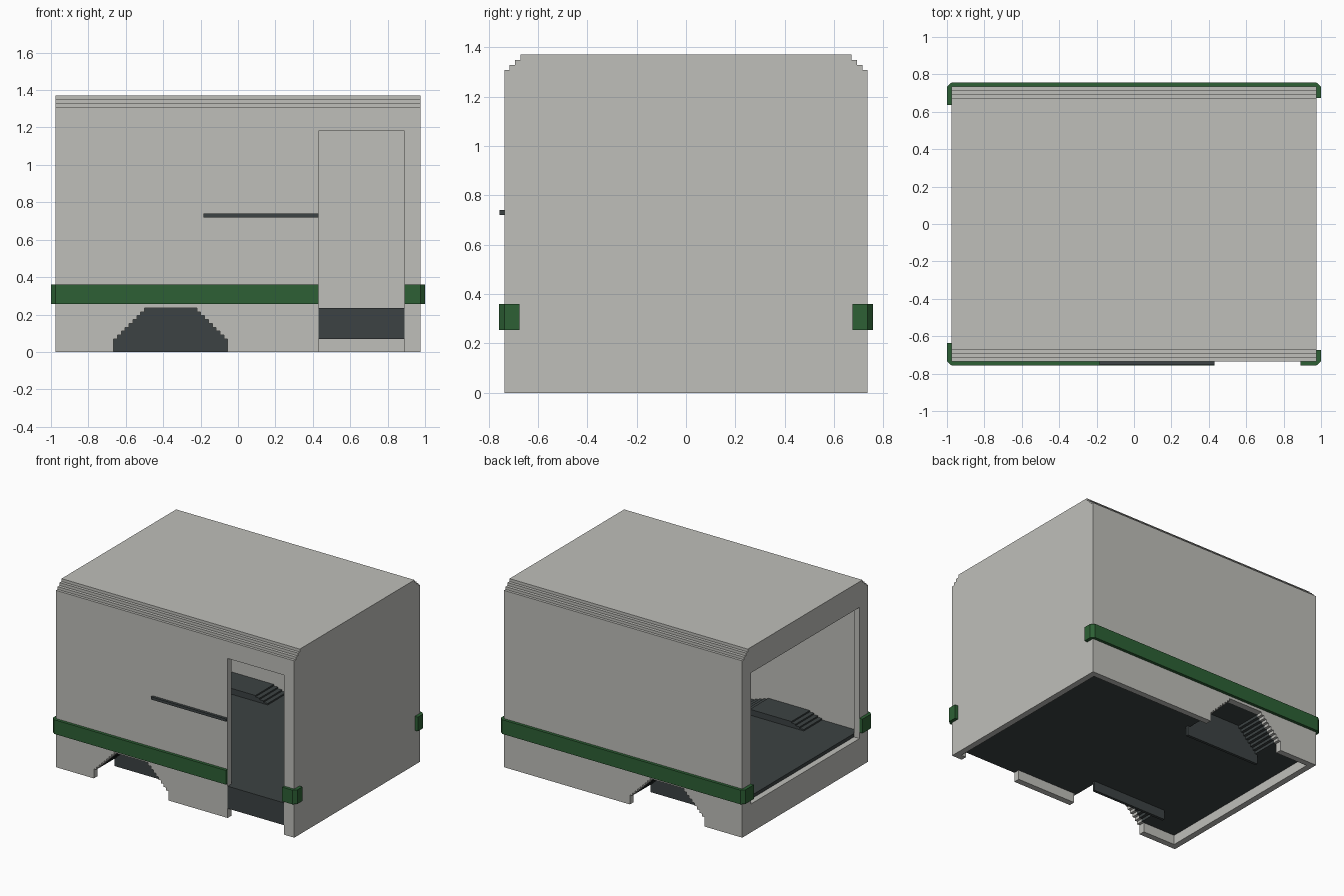
import bpy, bmesh

if "Cube" in bpy.data.objects:
    bpy.data.objects.remove(bpy.data.objects["Cube"])

def material(name, col):
    m = bpy.data.materials.new(name)
    m.diffuse_color = (*col, 1)
    m.use_nodes = True
    m.node_tree.nodes["Principled BSDF"].inputs["Base Color"].default_value = m.diffuse_color
    return m

GREY = material("light grey", (0.52, 0.52, 0.49))
GREEN = material("green", (0.026, 0.118, 0.035))
DARK = material("charcoal", (0.045, 0.055, 0.056))

def prism(name, pts, axis, a, b, mat=None):
    """Extrude a profile along x (pts are y,z) or along y (pts are x,z)."""
    bm = bmesh.new()
    def co(p, t):
        return (t, p[0], p[1]) if axis == 'x' else (p[0], t, p[1])
    lo = [bm.verts.new(co(p, a)) for p in pts]
    hi = [bm.verts.new(co(p, b)) for p in pts]
    bm.faces.new(lo)
    bm.faces.new(hi[::-1])
    n = len(pts)
    for i in range(n):
        j = (i + 1) % n
        bm.faces.new((lo[i], lo[j], hi[j], hi[i]))
    bmesh.ops.recalc_face_normals(bm, faces=bm.faces)
    me = bpy.data.meshes.new(name)
    bm.to_mesh(me)
    bm.free()
    ob = bpy.data.objects.new(name, me)
    bpy.context.collection.objects.link(ob)
    if mat:
        me.materials.append(mat)
    return ob

def box(name, x0, x1, y0, y1, z0, z1, mat=None):
    return prism(name, [(x0, z0), (x1, z0), (x1, z1), (x0, z1)], 'y', y0, y1, mat)

def stairs(x0, x1, z0, z1, inset, n):
    """Stepped trapezoid outline from the left foot over the top to the right foot."""
    left = [(0, z0)]
    for i in range(1, n + 1):
        z_prev = z0 + (z1 - z0) * (i - 1) / n
        x = inset * i / n
        left += [(x, z_prev), (x, z0 + (z1 - z0) * i / n)]
    return [(x0 + x, z) for x, z in left] + [(x1 - x, z) for x, z in reversed(left)]

X, Y, T = 0.975, 0.735, 0.045
FLOOR0, FLOOR1 = 0.07, 0.235
AX0, AX1 = -0.665, -0.055
WELL_Y = 0.475

# Body outer profile with stepped roof edges
half = [(Y, 0), (Y, 1.308), (0.715, 1.308), (0.715, 1.328), (0.692, 1.328),
        (0.692, 1.349), (0.67, 1.349), (0.67, 1.37)]
body = prism("body_shell", half + [(-y, z) for y, z in reversed(half)], 'x', -X, X, GREY)

# Cutters: interior, side door, rear opening, wheel arches
arch = stairs(AX0, AX1, FLOOR0, FLOOR1, 0.165, 8)
arch_cut = [(AX0, -0.1)] + arch + [(AX1, -0.1)]
cutters = [
    box("cut_inside", -X + T, X - T, -Y + T, Y - T, -0.1, 1.3),
    box("cut_door", 0.43, 0.89, -0.9, -0.6, -0.1, 1.18),
    box("cut_rear", -1.1, -0.9, -0.635, 0.635, 0.21, 1.18),
    prism("cut_arch_front", arch_cut, 'y', -0.9, -0.6),
    prism("cut_arch_back", arch_cut, 'y', 0.6, 0.9),
]
for c in cutters:
    c.hide_render = True
    mod = body.modifiers.new(c.name, 'BOOLEAN')
    mod.operation = 'DIFFERENCE'
    mod.solver = 'EXACT'
    mod.object = c
bpy.context.view_layer.update()
shell = bpy.data.meshes.new_from_object(
    body.evaluated_get(bpy.context.evaluated_depsgraph_get()))
body.modifiers.clear()
body.data = shell
shell.materials.clear()
shell.materials.append(GREY)
for p in shell.polygons:
    p.material_index = 0
for c in cutters:
    bpy.data.objects.remove(c)

# Floor slab: plan outline with a notch for each wheel well, plus door threshold
ix, iy = X - T, Y - T
plan = [(-ix, -iy), (AX0, -iy), (AX0, -WELL_Y), (AX1, -WELL_Y), (AX1, -iy),
        (0.43, -iy), (0.43, -Y), (0.89, -Y), (0.89, -iy), (ix, -iy),
        (ix, iy), (AX1, iy), (AX1, WELL_Y), (AX0, WELL_Y), (AX0, iy), (-ix, iy)]
bm = bmesh.new()
base = bm.faces.new([bm.verts.new((x, y, FLOOR0)) for x, y in plan])
ext = bmesh.ops.extrude_face_region(bm, geom=[base])
bmesh.ops.translate(bm, vec=(0, 0, FLOOR1 - FLOOR0),
                    verts=[v for v in ext["geom"] if isinstance(v, bmesh.types.BMVert)])
bmesh.ops.recalc_face_normals(bm, faces=bm.faces)
me = bpy.data.meshes.new("floor")
bm.to_mesh(me)
bm.free()
me.materials.append(DARK)
bpy.context.collection.objects.link(bpy.data.objects.new("floor", me))

# Wheel wells: stepped cover over the arch and an inner plate down to the ground
cover = stairs(AX0, AX1, FLOOR1, 0.278, 0.135, 4)
for s, side in ((-1, "front"), (1, "back")):
    prism(f"wheel_cover_{side}", cover + arch[::-1], 'y', s * WELL_Y, s * iy, DARK)
    box(f"wheel_well_plate_{side}", AX0, AX1, s * WELL_Y, s * (WELL_Y + 0.02), 0, FLOOR1, DARK)

# Green bumper strips
Z0, Z1, G = 0.255, 0.36, 0.022
box("strip_front_long", -X, 0.43, -Y - G, -Y, Z0, Z1, GREEN)
box("strip_front_short", 0.89, X, -Y - G, -Y, Z0, Z1, GREEN)
box("strip_back", -X, X, Y, Y + G, Z0, Z1, GREEN)
for s, side in ((-1, "front"), (1, "back")):
    box(f"strip_left_{side}", -1, -X, s * 0.635, s * Y, Z0, Z1, GREEN)
    box(f"strip_right_{side}", X, 1, s * 0.675, s * Y, Z0, Z1, GREEN)
# small corner fillers joining the strips
for sx in (-1, 1):
    for sy in (-1, 1):
        bm = bmesh.new()
        tri = [(sx * X, sy * Y), (sx, sy * Y), (sx * X, sy * (Y + G))]
        lo = [bm.verts.new((x, y, Z0)) for x, y in tri]
        hi = [bm.verts.new((x, y, Z1)) for x, y in tri]
        bm.faces.new(lo)
        bm.faces.new(hi)
        bm.faces.new((lo[1], lo[2], hi[2], hi[1]))
        bmesh.ops.recalc_face_normals(bm, faces=bm.faces)
        me = bpy.data.meshes.new("strip_corner")
        bm.to_mesh(me)
        bm.free()
        me.materials.append(GREEN)
        bpy.context.collection.objects.link(bpy.data.objects.new("strip_corner", me))

# Sliding door rail
box("door_rail", -0.185, 0.43, -Y - 0.02, -Y, 0.72, 0.74, DARK)
